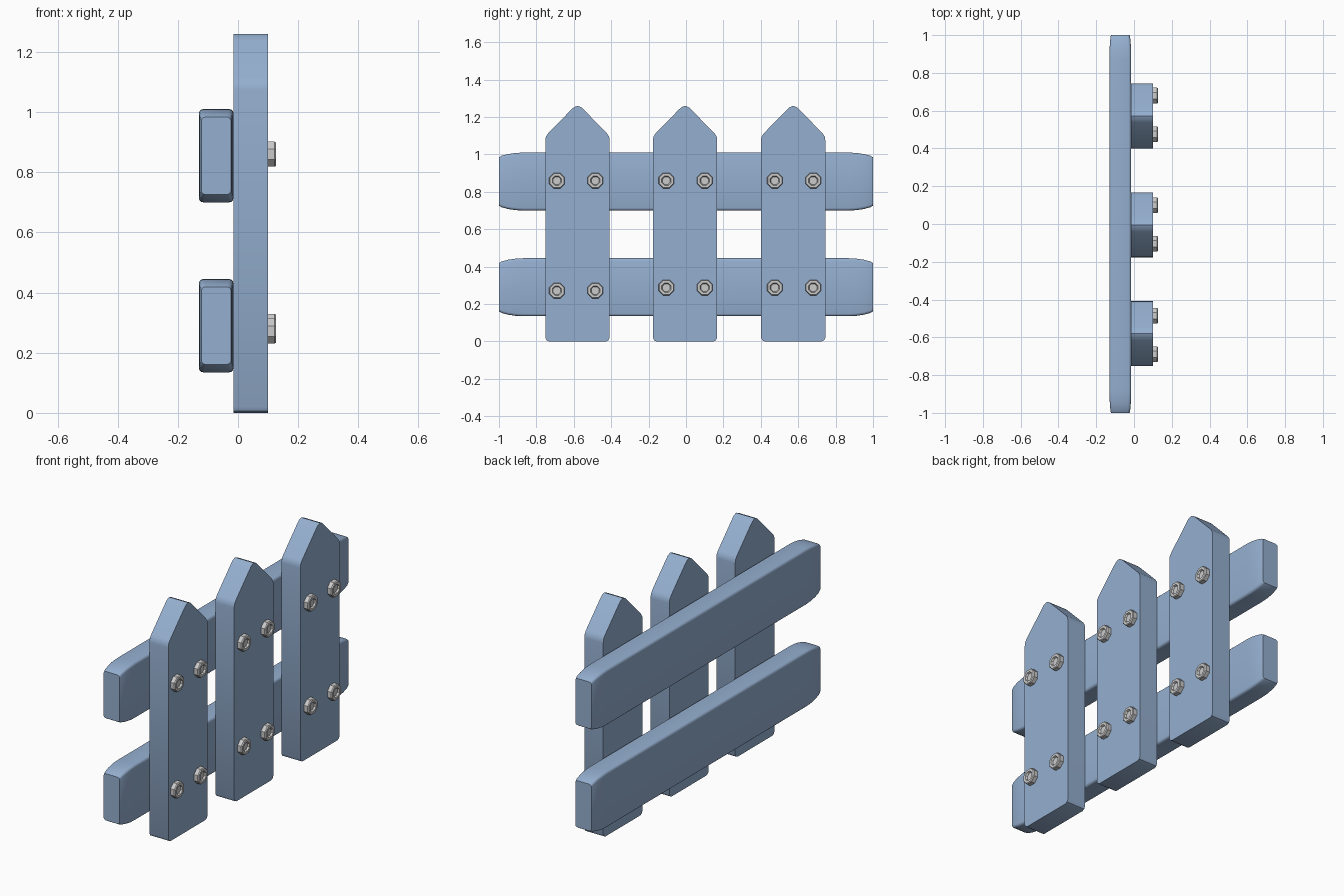
import bpy, bmesh, math

if "Cube" in bpy.data.objects:
    bpy.data.objects.remove(bpy.data.objects["Cube"])

wood = bpy.data.materials.new("blue_paint")
wood.diffuse_color = (0.30, 0.43, 0.63, 1)
wood.use_nodes = True
wood.node_tree.nodes["Principled BSDF"].inputs["Base Color"].default_value = wood.diffuse_color


def finish(bm, name, mat=None, angle=35):
    bmesh.ops.recalc_face_normals(bm, faces=bm.faces)
    me = bpy.data.meshes.new(name)
    bm.to_mesh(me)
    bm.free()
    ob = bpy.data.objects.new(name, me)
    bpy.context.collection.objects.link(ob)
    if mat:
        me.materials.append(mat)
    bpy.ops.object.select_all(action='DESELECT')
    ob.select_set(True)
    bpy.context.view_layer.objects.active = ob
    bpy.ops.object.shade_smooth_by_angle(angle=math.radians(angle))
    return ob


def loft(bm, rings):
    # Bridges rings of equal size and caps both ends
    loops = [[bm.verts.new(p) for p in r] for r in rings]
    n = len(loops[0])
    for a, b in zip(loops, loops[1:]):
        for i in range(n):
            j = (i + 1) % n
            bm.faces.new((a[i], a[j], b[j], b[i]))
    bm.faces.new(loops[0])
    bm.faces.new(loops[-1])


# Pickets: half outline mirrored, then extruded through the thickness
HALF = [(0.152, 0), (0.165, 0.006), (0.172, 0.02), (0.172, 1.075),
        (0.169, 1.095), (0.158, 1.112), (0.035, 1.238), (0.02, 1.252)]
outline = HALF + [(0, 1.26)] + [(-y, z) for y, z in reversed(HALF)]
for k, yc in enumerate((-0.58, -0.005, 0.573)):
    bm = bmesh.new()
    loft(bm, [[(x, yc + y, z) for y, z in outline] for x in (-0.015, 0.10)])
    finish(bm, f"picket_{k + 1}", wood)


def rail_ring(y, inset_x, inset_z, zc, c=0.014):
    # Rectangle with rounded corners
    hx, hz = 0.0575 - inset_x - c, 0.155 - inset_z - c
    pts = []
    for q, (sx, sz) in enumerate(((1, 1), (-1, 1), (-1, -1), (1, -1))):
        for s in range(4):
            a = math.radians(90 * q + 30 * s)
            pts.append((-0.0725 + sx * hx + c * math.cos(a), y,
                        zc + sz * hz + c * math.sin(a)))
    return pts


# Rails: rounded section that tapers at both ends
TAPER = [(1.0, 0.008, 0.026), (0.985, 0.005, 0.017), (0.95, 0.002, 0.008),
         (0.91, 0, 0.002), (0.87, 0, 0)]
stations = [(-y, a, b) for y, a, b in TAPER] + TAPER[::-1]
for name, zc in (("lower_rail", 0.29), ("upper_rail", 0.855)):
    bm = bmesh.new()
    loft(bm, [rail_ring(y, a, b, zc) for y, a, b in stations])
    finish(bm, name, wood)


# Bolts: octagonal heads with a recessed centre
def bolt(name, y, z):
    prof = [(0.045, 0.098), (0.045, 0.122), (0.041, 0.127),
            (0.027, 0.127), (0.022, 0.117)]
    bm = bmesh.new()
    loft(bm, [[(x, y + r * math.cos(a), z + r * math.sin(a))
               for a in (math.radians(22.5 + 45 * i) for i in range(8))]
              for r, x in prof])
    finish(bm, name, angle=20)


for k, (ya, yb, zlow) in enumerate(((-0.69, -0.485, 0.272), (-0.105, 0.10, 0.288),
                                    (0.475, 0.68, 0.288))):
    for i, (y, z) in enumerate(((ya, zlow), (yb, zlow), (ya, 0.86), (yb, 0.86))):
        bolt(f"bolt_{k + 1}_{i + 1}", y, z)
